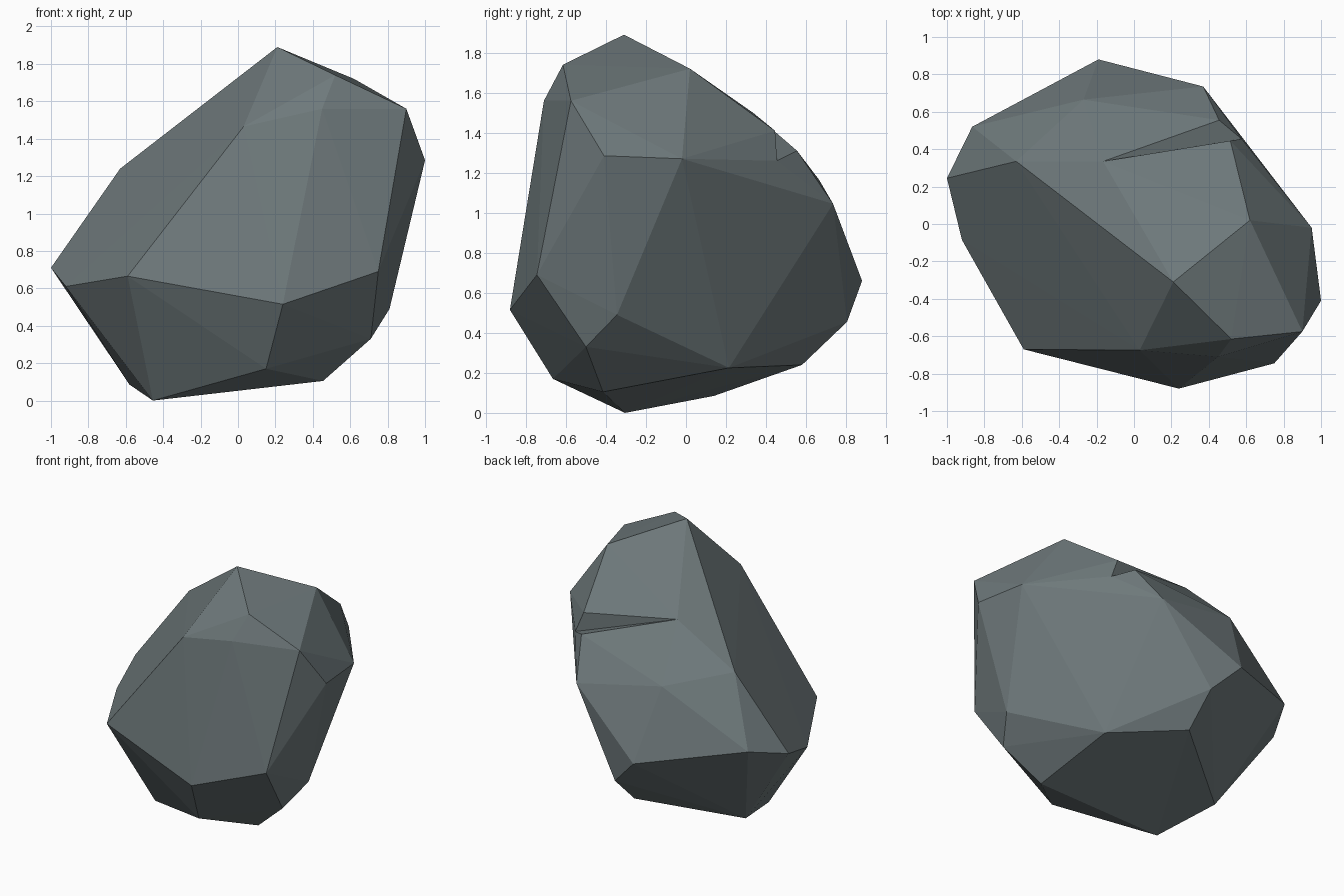
import bpy, bmesh

# Stone colour
stone = bpy.data.materials.new("grey stone")
stone.diffuse_color = (0.155, 0.19, 0.197, 1.0)

# Corner points of the boulder, from the top down
corners = [
    (0.21, -0.31, 1.89), (0.52, -0.615, 1.74), (0.62, 0.02, 1.72),
    (0.90, -0.575, 1.56), (0.45, -0.71, 1.56), (0.03, -0.675, 1.465),
    (1.00, -0.41, 1.285), (0.95, -0.02, 1.27), (-0.63, 0.335, 1.24),
    (-0.27, 0.665, 1.165), (0.37, 0.735, 1.045), (-0.865, 0.52, 0.79),
    (-1.00, 0.245, 0.71), (0.75, -0.745, 0.69), (-0.59, -0.67, 0.665),
    (-0.19, 0.88, 0.66), (-0.92, -0.085, 0.61), (0.24, -0.88, 0.515),
    (0.81, -0.345, 0.49), (0.01, 0.805, 0.455), (0.71, -0.50, 0.33),
    (0.01, 0.58, 0.24), (0.43, 0.215, 0.225), (0.15, -0.665, 0.17),
    (0.455, -0.415, 0.105), (-0.58, 0.14, 0.085), (-0.455, -0.305, 0.0),
]
# Wedge-shaped crack on the back: tip, upper lip, inner root, lower lip
crack = [(-0.165, 0.335, 1.50), (0.515, 0.445, 1.41),
         (0.575, 0.455, 1.26), (0.455, 0.555, 1.31)]

# Faceted body: convex hull of all corners
bm = bmesh.new()
for p in corners:
    bm.verts.new(p)
tip, upper, root, lower = notch = [bm.verts.new(p) for p in crack]
hull = bmesh.ops.convex_hull(bm, input=bm.verts[:])
spare = [g for g in hull["geom_interior"]
         if isinstance(g, bmesh.types.BMVert) and g not in notch]
bmesh.ops.delete(bm, geom=spare, context='VERTS')

# Open the crack: swap the faces bridging its lips for the two inner walls
lid = [f for f in bm.faces if all(v in notch for v in f.verts)]
bmesh.ops.delete(bm, geom=lid, context='FACES')
for tri in ((tip, upper, root), (tip, root, lower)):
    if bm.faces.get(tri) is None:
        bm.faces.new(tri)
bmesh.ops.recalc_face_normals(bm, faces=bm.faces[:])

mesh = bpy.data.meshes.new("boulder")
bm.to_mesh(mesh)
bm.free()
mesh.materials.append(stone)
boulder = bpy.data.objects.new("boulder", mesh)
bpy.context.collection.objects.link(boulder)
